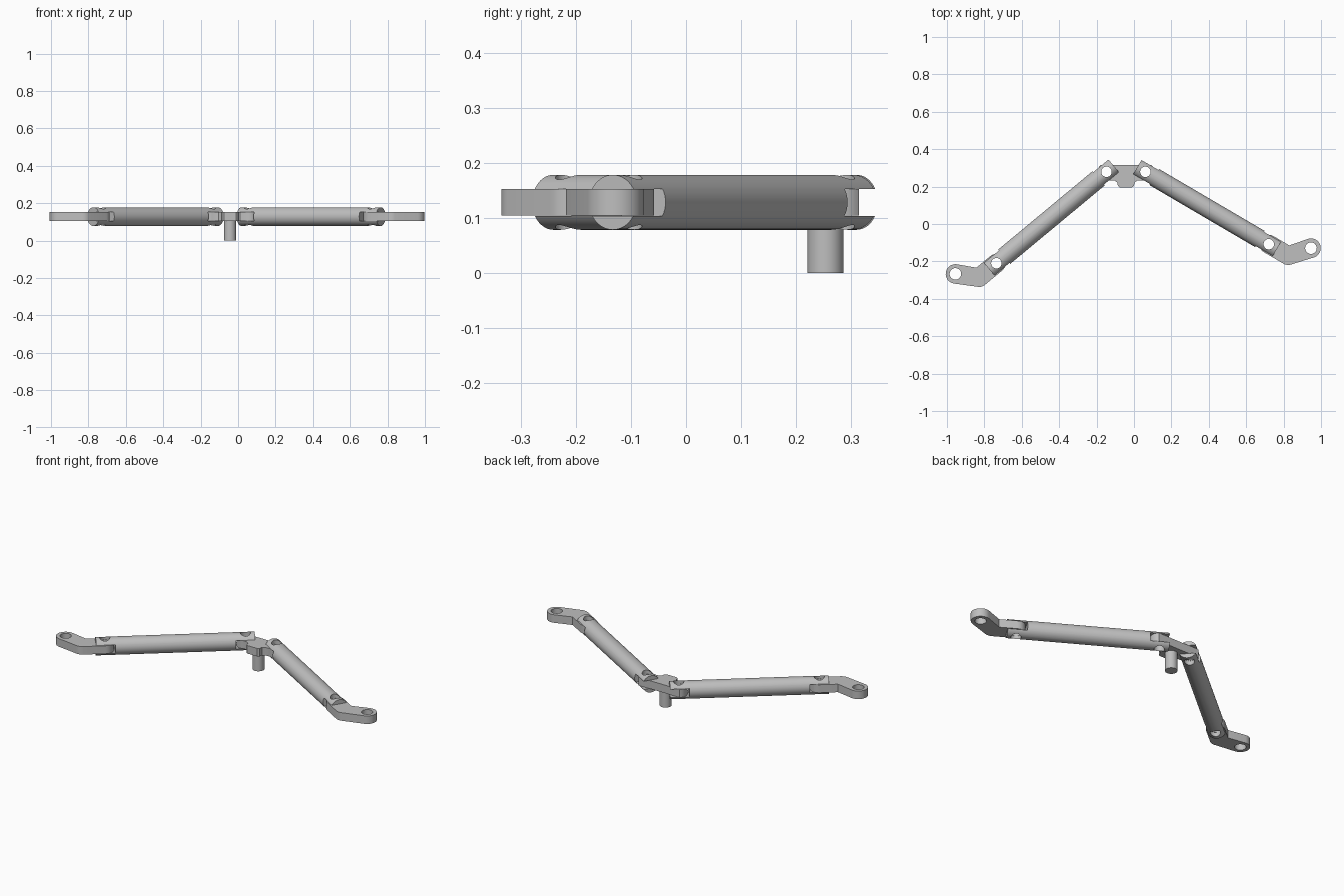
import bpy, bmesh
from math import radians, sin, cos, atan2, degrees
from mathutils import Matrix, Vector

if "Cube" in bpy.data.objects:
    bpy.data.objects.remove(bpy.data.objects["Cube"])

MID = 0.1285          # height of the arm axis
ROD_R = 0.05
PLATE = 0.048         # link and bracket thickness
CENTRE = -0.043       # x of the bracket middle
PIN_Y = 0.279
PIN_GAP = 0.104       # half distance between bracket pins
HOLE_R = 0.028
END = 0.05            # rod overhang past each pin
LENGTH = 0.765        # pin to pin

grey = bpy.data.materials.new("plain_grey")
grey.use_nodes = True
grey.diffuse_color = (0.52, 0.52, 0.52, 1)
grey.node_tree.nodes["Principled BSDF"].inputs["Base Color"].default_value = (0.52, 0.52, 0.52, 1)


def add_object(name, bm):
    bmesh.ops.recalc_face_normals(bm, faces=bm.faces)
    mesh = bpy.data.meshes.new(name)
    bm.to_mesh(mesh)
    bm.free()
    mesh.materials.append(grey)
    obj = bpy.data.objects.new(name, mesh)
    bpy.context.collection.objects.link(obj)
    return obj


def cylinder(name, radius, depth, centre, axis="Z", sides=32):
    bm = bmesh.new()
    bmesh.ops.create_cone(bm, cap_ends=True, segments=sides, radius1=radius,
                          radius2=radius, depth=depth)
    turn = Matrix.Rotation(radians(90), 4, "Y") if axis == "X" else Matrix()
    bm.transform(Matrix.Translation(centre) @ turn)
    return add_object(name, bm)


def box(name, size, centre):
    bm = bmesh.new()
    bmesh.ops.create_cube(bm, size=1)
    bm.transform(Matrix.Translation(centre) @ Matrix.Diagonal((*size, 1)))
    return add_object(name, bm)


def plate(name, outline):
    bm = bmesh.new()
    face = bm.faces.new([bm.verts.new((x, y, -PLATE / 2)) for x, y in outline])
    top = bmesh.ops.extrude_face_region(bm, geom=[face])["geom"]
    bmesh.ops.translate(bm, vec=(0, 0, PLATE),
                        verts=[v for v in top if isinstance(v, bmesh.types.BMVert)])
    return add_object(name, bm)


def arc(cx, cy, r, start, end, steps=16):
    angles = [radians(start + (end - start) * i / steps) for i in range(steps + 1)]
    return [(cx + r * cos(a), cy + r * sin(a)) for a in angles]


def cut(obj, cutters):
    # subtract the cutters, bake the result and discard them
    for c in cutters:
        c.hide_render = True
        mod = obj.modifiers.new("cut", "BOOLEAN")
        mod.object, mod.operation, mod.solver = c, "DIFFERENCE", "EXACT"
    bpy.context.view_layer.update()
    graph = bpy.context.evaluated_depsgraph_get()
    mesh = bpy.data.meshes.new_from_object(obj.evaluated_get(graph))
    obj.modifiers.clear()
    obj.data = mesh
    for c in cutters:
        bpy.data.objects.remove(c)


def hole(x, y, r):
    return cylinder("hole_cutter", r, 0.3, (x, y, 0))


def finish(obj, matrix):
    bm = bmesh.new()
    bm.from_mesh(obj.data)
    bm.transform(matrix)
    bmesh.ops.recalc_face_normals(bm, faces=bm.faces)
    bm.to_mesh(obj.data)
    bm.free()
    bpy.ops.object.select_all(action="DESELECT")
    obj.select_set(True)
    bpy.context.view_layer.objects.active = obj
    bpy.ops.object.shade_smooth_by_angle(angle=radians(30))


def arm(side, pin, heading):
    # local frame: x runs outward along the rod, y points to the back
    d = Vector((cos(radians(heading)), sin(radians(heading)), 0))
    n = Vector((-d.y, d.x, 0)) * (1 if d.x > 0 else -1)
    frame = Matrix.Translation((*pin, MID)) @ Matrix((d, n, (0, 0, 1))).transposed().to_4x4()

    # tube with a forked, drilled end at each pin
    rod = cylinder(side + "_rod", ROD_R, LENGTH + 2 * END, (LENGTH / 2, 0, 0), "X", 48)
    slots = [box("slot_cutter", (0.22, 0.2, PLATE + 0.001), (x, 0, 0))
             for x in (0.055 - 0.11, LENGTH - 0.055 + 0.11)]
    cut(rod, slots + [hole(x, 0, HOLE_R) for x in (0, LENGTH)])
    finish(rod, frame)

    # bent end link
    bend, elbow, tip = 48, 0.12, (0.205, 0.096)
    miter = ROD_R / cos(radians(bend / 2))
    inner = radians(90 + bend / 2)
    outline = (arc(0, 0, ROD_R, 90, 270) + arc(elbow, 0, ROD_R, -90, bend - 90, 8)
               + arc(*tip, 0.052, bend - 90, bend + 90)
               + [(elbow + miter * cos(inner), miter * sin(inner))])
    link = plate(side + "_end_link", outline)
    cut(link, [hole(0, 0, HOLE_R), hole(*tip, 0.031)])
    finish(link, frame @ Matrix.Translation((LENGTH, 0, 0)))


arm("left", (CENTRE + PIN_GAP, PIN_Y), -30.4)
arm("right", (CENTRE - PIN_GAP, PIN_Y), 180 + 39.7)

# centre bracket: two rounded ears and a front tab
ear = 0.048
flat = degrees(atan2(0.036, 0.0317))
half = [(0.033, -0.083), (0.043, -0.075), (0.046, -0.058), (0.06, -0.047)]
half += arc(PIN_GAP, 0, ear, -110, flat)
bracket = plate("centre_bracket", half + [(-x, y) for x, y in reversed(half)])
cut(bracket, [hole(s * PIN_GAP, 0, HOLE_R) for s in (-1, 1)])
finish(bracket, Matrix.Translation((CENTRE, PIN_Y, MID)))

# mounting post below the bracket
post_top = MID - PLATE / 2 + 0.005
post = cylinder("mounting_post", 0.033, post_top, (CENTRE, 0.254, post_top / 2))
finish(post, Matrix())
